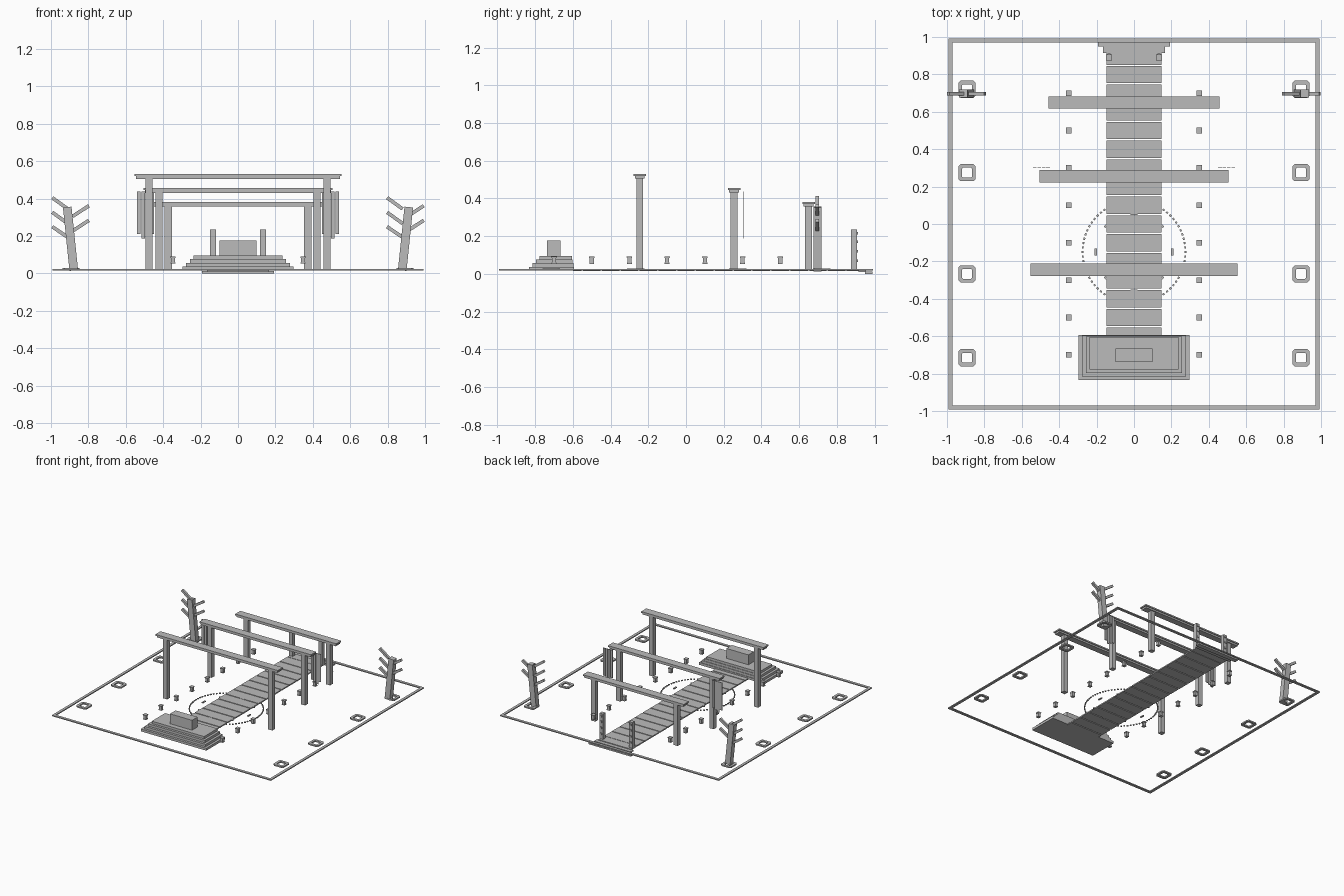
import bpy, bmesh, math
from mathutils import Vector, Matrix

cube = bpy.data.objects.get("Cube")
if cube:
    bpy.data.objects.remove(cube)

stone = bpy.data.materials.new("plain grey")
stone.use_nodes = True
GREY = (0.5, 0.5, 0.5, 1)
stone.diffuse_color = GREY
stone.node_tree.nodes["Principled BSDF"].inputs["Base Color"].default_value = GREY


def finish(name, bm):
    bmesh.ops.recalc_face_normals(bm, faces=bm.faces)
    me = bpy.data.meshes.new(name)
    bm.to_mesh(me)
    bm.free()
    me.materials.append(stone)
    ob = bpy.data.objects.new(name, me)
    bpy.context.collection.objects.link(ob)
    return ob


def add_box(bm, x0, x1, y0, y1, z0, z1, turn=None, taper=1.0):
    """Box between bounds; turn is a local rotation, taper scales the bottom."""
    mid = Vector(((x0 + x1) / 2, (y0 + y1) / 2, (z0 + z1) / 2))
    vs = bmesh.ops.create_cube(bm, size=1)["verts"]
    for v in vs:
        k = taper if v.co.z < 0 else 1
        p = Vector((v.co.x * (x1 - x0) * k, v.co.y * (y1 - y0) * k, v.co.z * (z1 - z0)))
        v.co = mid + (turn @ p if turn else p)


def box(name, *bounds, **kw):
    bm = bmesh.new()
    add_box(bm, *bounds, **kw)
    return finish(name, bm)


def add_beam(bm, a, b, w, d):
    """Bar in the xz plane from a to b, w thick and d deep."""
    a, b = Vector(a), Vector(b)
    dx, dz = b.x - a.x, b.z - a.z
    turn = Matrix.Rotation(math.atan2(dx, dz), 3, 'Y')
    m, h = (a + b) / 2, (b - a).length / 2
    add_box(bm, m.x - w / 2, m.x + w / 2, m.y - d / 2, m.y + d / 2, m.z - h, m.z + h, turn=turn)


# Border kerb around the plot
bm = bmesh.new()
E, W, Z0, Z1 = 0.992, 0.022, 0.017, 0.025
for s in (-1, 1):
    lo, hi = sorted((s * E, s * (E - W)))
    add_box(bm, -E, E, lo, hi, Z0, Z1)
    add_box(bm, lo, hi, -E + W, E - W, Z0, Z1)
finish("border_kerb", bm)

# Walkway slabs
bm = bmesh.new()
for i in range(15):
    y = 0.8 - i * 0.1
    add_box(bm, -0.148, 0.148, max(y - 0.046, -0.6), y + 0.046, 0.016, 0.026)
add_box(bm, -0.148, 0.148, 0.85, 0.925, 0.016, 0.026)
finish("walkway", bm)

# Entry steps at the back
box("entry_step_upper", -0.165, 0.165, 0.915, 0.955, 0.009, 0.02)
box("entry_step_lower", -0.192, 0.192, 0.95, 0.988, 0, 0.012)

# Entry posts with small studs on their outer face
for s, side in ((1, "left"), (-1, "right")):
    x = s * 0.133
    box("entry_post_" + side, x - 0.016, x + 0.016, 0.875, 0.906, 0.018, 0.235)
    bm = bmesh.new()
    for z in (0.07, 0.12, 0.17, 0.215):
        add_box(bm, x - 0.008, x + 0.008, 0.906, 0.912, z - 0.007, z + 0.007)
    finish("post_studs_" + side, bm)

# Ring of small stones with eight inner markers
CY = -0.15
bm = bmesh.new()
for i in range(72):
    a = math.tau * i / 72
    x, y = 0.275 * math.cos(a), CY + 0.275 * math.sin(a)
    add_box(bm, x - 0.005, x + 0.005, y - 0.006, y + 0.006, 0.018, 0.025,
            turn=Matrix.Rotation(a, 3, 'Z'))
finish("stone_ring", bm)
bm = bmesh.new()
for i in range(8):
    a = math.tau * i / 8
    x, y = 0.205 * math.cos(a), CY + 0.205 * math.sin(a)
    add_box(bm, x - 0.006, x + 0.006, y - 0.018, y + 0.018, 0.018, 0.0255,
            turn=Matrix.Rotation(a, 3, 'Z'))
finish("ring_markers", bm)

# Stepped platform and altar block
for i in range(4):
    hw = 0.297 - 0.02 * i
    box(f"platform_tier_{i + 1}", -hw, hw, -0.834 + 0.019 * i, -0.593 - 0.004 * i,
        0.018 + 0.0195 * i, 0.0375 + 0.0195 * i)
box("altar_block", -0.1, 0.1, -0.737, -0.665, 0.096, 0.177)

# Three gates, smaller toward the back: y, beam half length, post x, top
for n, (y, hl, px, top) in enumerate(
        ((-0.245, 0.554, 0.476, 0.531), (0.255, 0.506, 0.423, 0.456), (0.65, 0.457, 0.373, 0.382))):
    bm = bmesh.new()
    add_box(bm, -hl, hl, y - 0.033, y + 0.033, top - 0.011, top)
    add_box(bm, -hl + 0.008, hl - 0.008, y - 0.026, y + 0.026, top - 0.025, top - 0.011)
    finish(f"gate_{n + 1}_beam", bm)
    for s, side in ((1, "left"), (-1, "right")):
        box(f"gate_{n + 1}_post_{side}", s * px - 0.019, s * px + 0.019,
            y - 0.018, y + 0.018, 0.018, top - 0.025)

# Hanging banner strips behind the middle gate
for s, side in ((1, "left"), (-1, "right")):
    bm = bmesh.new()
    for i, low in enumerate((0.21, 0.187, 0.2, 0.21)):
        x = s * (0.53 - 0.0235 * i)
        add_box(bm, x - 0.01, x + 0.01, 0.301, 0.306, low, 0.437)
    finish("banner_" + side, bm)

# Small lanterns along both sides of the path
for s, side in ((1, "left"), (-1, "right")):
    bm = bmesh.new()
    for i in range(8):
        x, y = s * 0.348, 0.7 - 0.2 * i
        add_box(bm, x - 0.011, x + 0.011, y - 0.011, y + 0.011, 0.055, 0.086)
        add_box(bm, x - 0.015, x + 0.015, y - 0.015, y + 0.015, 0.084, 0.092, taper=0.9)
        add_box(bm, x - 0.013, x + 0.013, y - 0.013, y + 0.013, 0.053, 0.059)
    finish("lanterns_" + side, bm)


# Chamfered square planter rims
def rim_loop(bm, x, y, r, c, z):
    pts = [(r, -r + c), (r, r - c), (r - c, r), (-r + c, r),
           (-r, r - c), (-r, -r + c), (-r + c, -r), (r - c, -r)]
    return [bm.verts.new((x + a, y + b, z)) for a, b in pts]


for s, side in ((1, "left"), (-1, "right")):
    bm = bmesh.new()
    for y in (0.72, 0.275, -0.267, -0.715):
        x = s * 0.893
        loops = [rim_loop(bm, x, y, r, c, z) for r, c, z in
                 ((0.046, 0.012, 0.017), (0.046, 0.012, 0.028),
                  (0.026, 0.004, 0.028), (0.026, 0.004, 0.017))]
        for k in range(4):
            p, q = loops[k], loops[(k + 1) % 4]
            for j in range(8):
                m = (j + 1) % 8
                bm.faces.new((p[j], p[m], q[m], q[j]))
    finish("planters_" + side, bm)

# Bare leaning trees: branch start and tip as offsets from the tree centre
BRANCHES = ((-0.015, 0.345, -0.098, 0.405), (-0.015, 0.267, -0.098, 0.327),
            (-0.01, 0.19, -0.098, 0.25), (0.01, 0.305, 0.098, 0.362),
            (0.01, 0.227, 0.098, 0.284))
for s, side in ((1, "left"), (-1, "right")):
    cx, y = s * 0.895, 0.697
    bm = bmesh.new()
    add_beam(bm, (cx - s * 0.017, y, 0.016), (cx + s * 0.018, y, 0.355), 0.046, 0.042)
    finish("tree_trunk_" + side, bm)
    bm = bmesh.new()
    for x0, z0, x1, z1 in BRANCHES:
        add_beam(bm, (cx + x0, y, z0), (cx + x1, y, z1), 0.019, 0.019)
    finish("tree_branches_" + side, bm)
